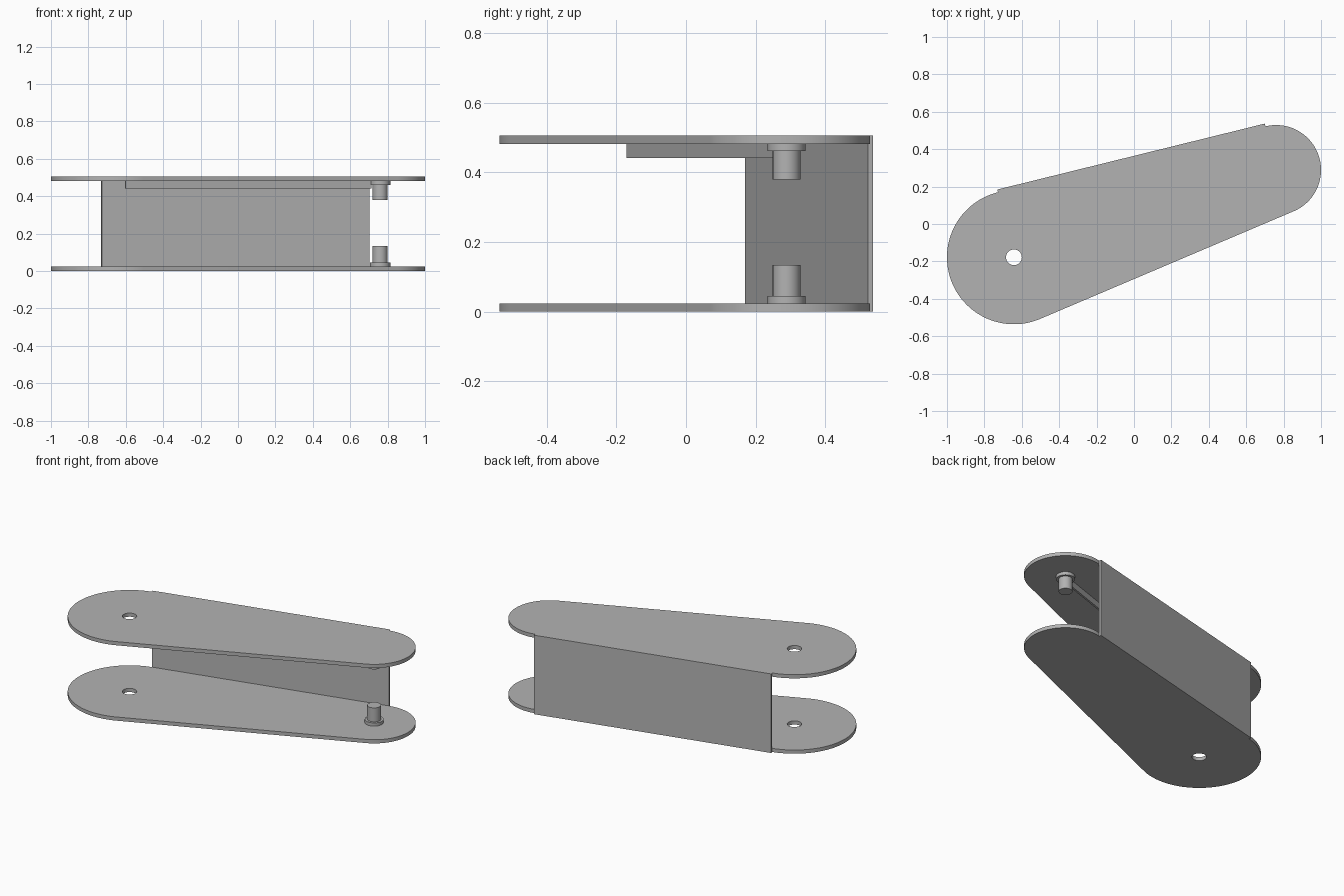
import bpy, bmesh, math
from mathutils import Vector, Matrix

if "Cube" in bpy.data.objects:
    bpy.data.objects.remove(bpy.data.objects["Cube"])

# Main dimensions
BIG, BIG_R = Vector((-0.642, -0.178)), 0.358
SMALL, SMALL_R = Vector((0.76, 0.289)), 0.24
HOLE_R = 0.042
HEIGHT, PLATE = 0.505, 0.0235

grey = bpy.data.materials.new("plain grey")
grey.use_nodes = True
grey.diffuse_color = (0.45, 0.45, 0.45, 1)
grey.node_tree.nodes["Principled BSDF"].inputs["Base Color"].default_value = grey.diffuse_color

# Directions of the centre line and of the two tangent edges
axis = SMALL - BIG
lean = math.atan2(axis.y, axis.x)
taper = math.asin((BIG_R - SMALL_R) / axis.length)
back_normal = lean - taper + math.pi / 2
front_normal = lean + taper - math.pi / 2


def arc(centre, radius, start, end, steps):
    angles = [start + (end - start) * i / steps for i in range(steps + 1)]
    return [centre + radius * Vector((math.cos(a), math.sin(a))) for a in angles]


def finish(name, mesh):
    obj = bpy.data.objects.new(name, mesh)
    bpy.context.collection.objects.link(obj)
    mesh.materials.clear()
    mesh.materials.append(grey)
    bpy.ops.object.select_all(action='DESELECT')
    obj.select_set(True)
    bpy.context.view_layer.objects.active = obj
    bpy.ops.object.shade_smooth_by_angle(angle=math.radians(30))
    return obj


def slab(name, loops, z0, z1):
    """Extrude a flat outline, with any further loops as holes."""
    curve = bpy.data.curves.new(name + "_outline", 'CURVE')
    curve.dimensions, curve.fill_mode = '2D', 'BOTH'
    curve.extrude = (z1 - z0) / 2
    for loop in loops:
        spline = curve.splines.new('POLY')
        spline.points.add(len(loop) - 1)
        for point, p in zip(spline.points, loop):
            point.co = (p.x, p.y, 0, 1)
        spline.use_cyclic_u = True
    helper = bpy.data.objects.new(name + "_helper", curve)
    bpy.context.collection.objects.link(helper)
    bpy.context.view_layer.update()
    graph = bpy.context.evaluated_depsgraph_get()
    mesh = bpy.data.meshes.new_from_object(helper.evaluated_get(graph))
    bpy.data.objects.remove(helper)
    bm = bmesh.new()
    bm.from_mesh(mesh)
    bmesh.ops.remove_doubles(bm, verts=bm.verts, dist=0.0001)
    bmesh.ops.translate(bm, verts=bm.verts, vec=(0, 0, (z0 + z1) / 2))
    bmesh.ops.recalc_face_normals(bm, faces=bm.faces)
    bm.to_mesh(mesh)
    bm.free()
    return finish(name, mesh)


def bar(name, start, end, side, width, z0, z1):
    """Upright strip from start to end, widened towards side."""
    return slab(name, [[start, end, end + side * width, start + side * width]], z0, z1)


def pin(name, base, direction, shaft_length):
    """Collar and shaft standing on a plate."""
    bm = bmesh.new()
    for radius, length in ((0.0545, 0.021), (0.04, shaft_length)):
        bmesh.ops.create_cone(
            bm, cap_ends=True, segments=48, radius1=radius, radius2=radius, depth=length,
            matrix=Matrix.Translation((SMALL.x, SMALL.y, base + direction * length / 2)))
    mesh = bpy.data.meshes.new(name)
    bm.to_mesh(mesh)
    bm.free()
    return finish(name, mesh)


# Top and bottom plates with the pivot hole
outline = (arc(SMALL, SMALL_R, front_normal, back_normal, 48)
           + arc(BIG, BIG_R, back_normal, front_normal + 2 * math.pi, 64))
hole = arc(BIG, HOLE_R, 0, 2 * math.pi, 40)[:-1]
slab("bottom_plate", [outline, hole], 0, PLATE)
slab("top_plate", [outline, hole], HEIGHT - PLATE, HEIGHT)

# Back wall against the straight rear edges
outward = Vector((math.cos(back_normal), math.sin(back_normal)))
bar("back_wall", BIG + outward * BIG_R, SMALL + outward * SMALL_R, outward, 0.015, 0, HEIGHT)

# Stiffening rib below the top plate, from the hole to the pin
along = axis.normalized()
across = Vector((-along.y, along.x))
RIB = 0.012
bar("top_rib", BIG + along * HOLE_R - across * RIB / 2, SMALL - along * 0.05 - across * RIB / 2,
    across, RIB, 0.441, HEIGHT - PLATE)

# Pivot pins facing each other
pin("bottom_pin", PLATE, 1, 0.11)
pin("top_pin", HEIGHT - PLATE, -1, 0.102)
